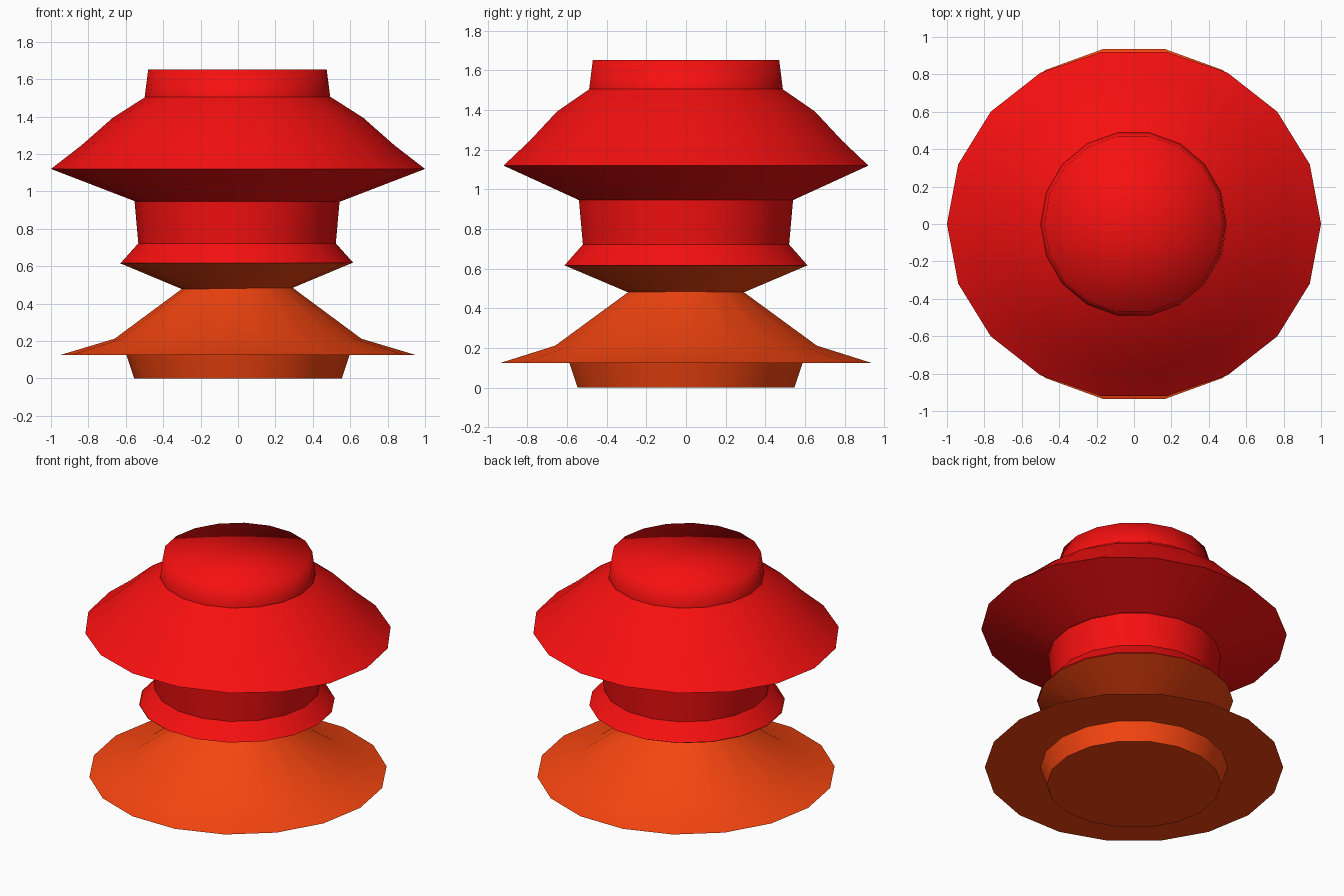
import bpy, bmesh, math

if "Cube" in bpy.data.objects:
    bpy.data.objects.remove(bpy.data.objects["Cube"])

SIDES = 18


def material(name, rgb):
    m = bpy.data.materials.new(name)
    m.diffuse_color = (*rgb, 1)
    m.use_nodes = True
    m.node_tree.nodes["Principled BSDF"].inputs["Base Color"].default_value = m.diffuse_color
    return m


RED = material("red", (0.93, 0.005, 0.005))
ORANGE = material("orange", (0.93, 0.06, 0.005))


def lathe(name, rings, mat, x=0.0, bottom=False, top=False, angle=25):
    """Stack 18-sided rings (radius x, radius y, z) and skin them."""
    bm = bmesh.new()
    loops = []
    for rx, ry, z in rings:
        loops.append([bm.verts.new((x + rx * math.cos(math.tau * i / SIDES),
                                    ry * math.sin(math.tau * i / SIDES), z))
                      for i in range(SIDES)])
    for a, b in zip(loops, loops[1:]):
        for i in range(SIDES):
            j = (i + 1) % SIDES
            bm.faces.new((a[i], a[j], b[j], b[i]))
    if bottom:
        bm.faces.new(loops[0][::-1])
    if top:
        # centre fan, so the rounded shading spreads over the cap
        c = bm.verts.new((x, 0, rings[-1][2]))
        for i in range(SIDES):
            bm.faces.new((loops[-1][i], loops[-1][(i + 1) % SIDES], c))
    me = bpy.data.meshes.new(name)
    bm.to_mesh(me)
    bm.free()
    me.materials.append(mat)
    ob = bpy.data.objects.new(name, me)
    bpy.context.collection.objects.link(ob)
    bpy.ops.object.select_all(action='DESELECT')
    ob.select_set(True)
    bpy.context.view_layer.objects.active = ob
    bpy.ops.object.shade_smooth_by_angle(angle=math.radians(angle))
    return ob


# foot, lower flange and sloping cone up to the waist
lathe("lower_body", [(0.555, 0.555, 0), (0.597, 0.597, 0.125),
                     (0.95, 0.95, 0.125), (0.66, 0.67, 0.212),
                     (0.29, 0.29, 0.486)], ORANGE, bottom=True)

# flared underside above the waist
lathe("waist_cone", [(0.275, 0.275, 0.472), (0.622, 0.622, 0.617)],
      ORANGE, x=-0.012)

# sloping shoulder and neck
lathe("neck", [(0.622, 0.622, 0.617), (0.528, 0.528, 0.722),
               (0.548, 0.548, 0.946)], RED, x=-0.005)

# wide upper disc
lathe("upper_disc", [(0.548, 0.548, 0.946), (1.0, 0.934, 1.12),
                     (0.838, 0.80, 1.245), (0.67, 0.66, 1.393),
                     (0.495, 0.495, 1.505)], RED)

# top cap
lathe("top_cap", [(0.496, 0.496, 1.505), (0.477, 0.477, 1.652)],
      RED, x=-0.003, top=True, angle=180)
